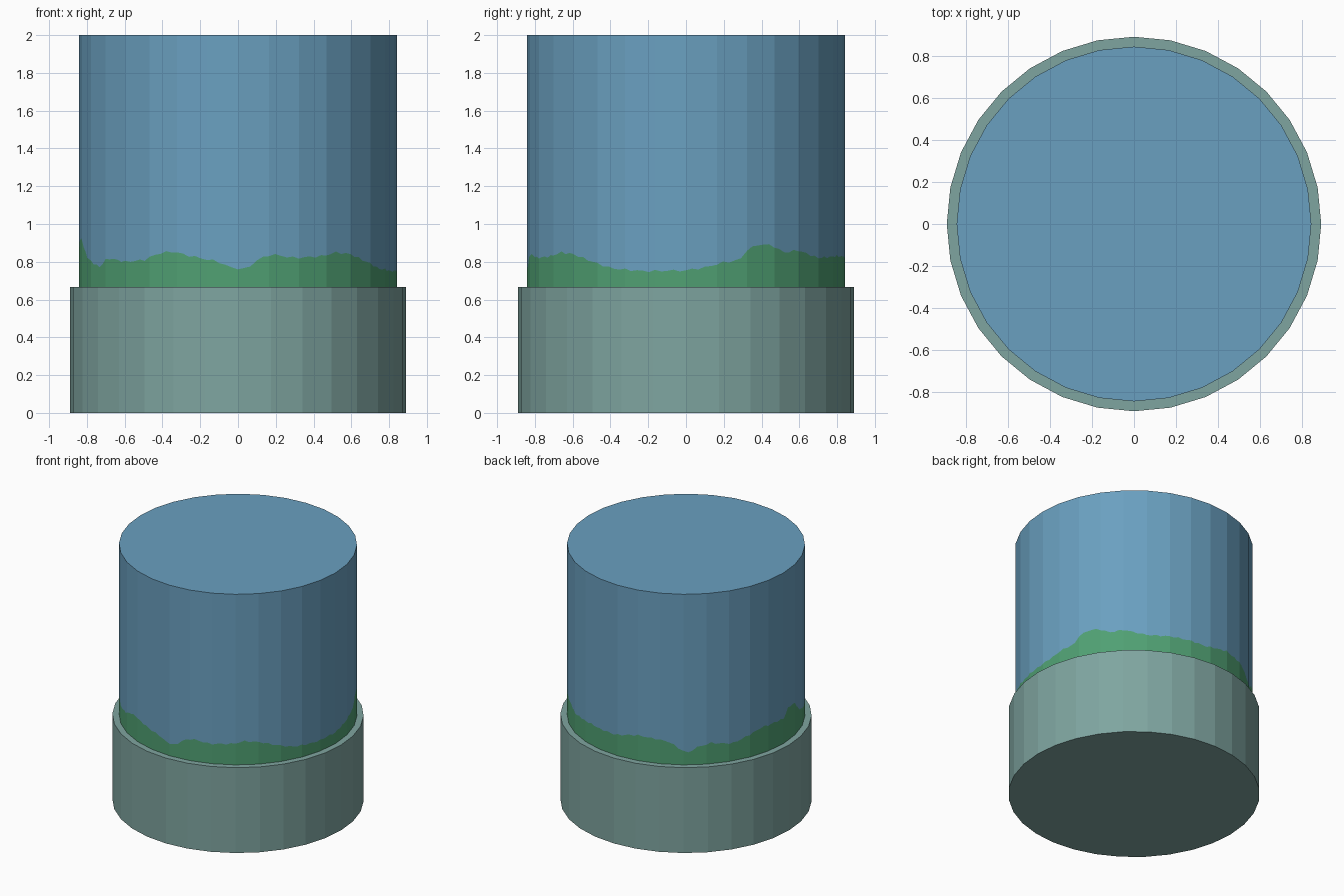
import bpy, bmesh, math

if "Cube" in bpy.data.objects:
    bpy.data.objects.remove(bpy.data.objects["Cube"])

SIDES, SUB = 32, 5           # facets of both cylinders, slices per facet for the ragged line
R_BASE, R_BODY = 0.89, 0.843
Z_RIM, Z_TOP = 0.667, 2.0


def material(name, rgb):
    m = bpy.data.materials.new(name)
    m.diffuse_color = (*rgb, 1)
    m.use_nodes = True
    m.node_tree.nodes["Principled BSDF"].inputs["Base Color"].default_value = m.diffuse_color
    return m


BLUE = material("blue", (0.144, 0.352, 0.527))
GREEN = material("green", (0.080, 0.352, 0.171))
GREY = material("grey_green", (0.212, 0.376, 0.352))


def add_object(name, bm, mats):
    me = bpy.data.meshes.new(name)
    bmesh.ops.recalc_face_normals(bm, faces=bm.faces)
    bm.to_mesh(me)
    bm.free()
    for m in mats:
        me.materials.append(m)
    ob = bpy.data.objects.new(name, me)
    bpy.context.collection.objects.link(ob)
    return ob


# Base collar: a plain faceted drum
bm = bmesh.new()
bmesh.ops.create_cone(bm, cap_ends=True, segments=SIDES, radius1=R_BASE,
                      radius2=R_BASE, depth=Z_RIM)
bmesh.ops.translate(bm, verts=bm.verts, vec=(0, 0, Z_RIM / 2))
add_object("base_collar", bm, [GREY])

# Ragged top of the green band: (angle in degrees, height)
EDGE = [(0, .755), (7, .77), (13, .795), (20, .81), (22, .86), (28, .895), (33, .885),
        (38, .85), (45, .86), (56, .82), (71, .83), (88, .825), (101, .865), (112, .855),
        (117, .84), (122, .79), (126, .76), (130, .80), (137, .83), (142, .815),
        (149, .805), (157, .84), (165, .87), (174, .865), (181, .86), (184, .92),
        (191, .92), (197, .83), (209, .77), (215, .82), (225, .80), (234, .81),
        (240, .845), (246, .855), (251, .835), (263, .80), (267, .77), (273, .76),
        (277, .81), (282, .84), (291, .82), (302, .83), (308, .85), (315, .84),
        (324, .80), (332, .765), (345, .75), (360, .755)]


def edge_height(deg):
    for (a0, h0), (a1, h1) in zip(EDGE, EDGE[1:]):
        if a0 <= deg <= a1:
            return h0 + (h1 - h0) * (deg - a0) / (a1 - a0)


# Body: faceted wall split along the ragged line, green below and blue above
bm = bmesh.new()
columns = []
for i in range(SIDES * SUB):
    k, t = divmod(i, SUB)
    a0, a1 = (2 * math.pi * j / SIDES for j in (k, k + 1))
    t /= SUB
    x = R_BODY * ((1 - t) * math.cos(a0) + t * math.cos(a1))
    y = R_BODY * ((1 - t) * math.sin(a0) + t * math.sin(a1))
    h = edge_height(math.degrees(math.atan2(y, x)) % 360)
    h += 0.006 * math.sin(i * 2.4)          # fine roughness
    columns.append([bm.verts.new((x, y, z)) for z in (Z_RIM - 0.02, h, Z_TOP)])
for i, c in enumerate(columns):
    d = columns[(i + 1) % len(columns)]
    for row in (0, 1):
        f = bm.faces.new((c[row], d[row], d[row + 1], c[row + 1]))
        f.material_index = 1 - row
bm.faces.new([c[2] for c in columns])       # flat top
add_object("body", bm, [BLUE, GREEN])
